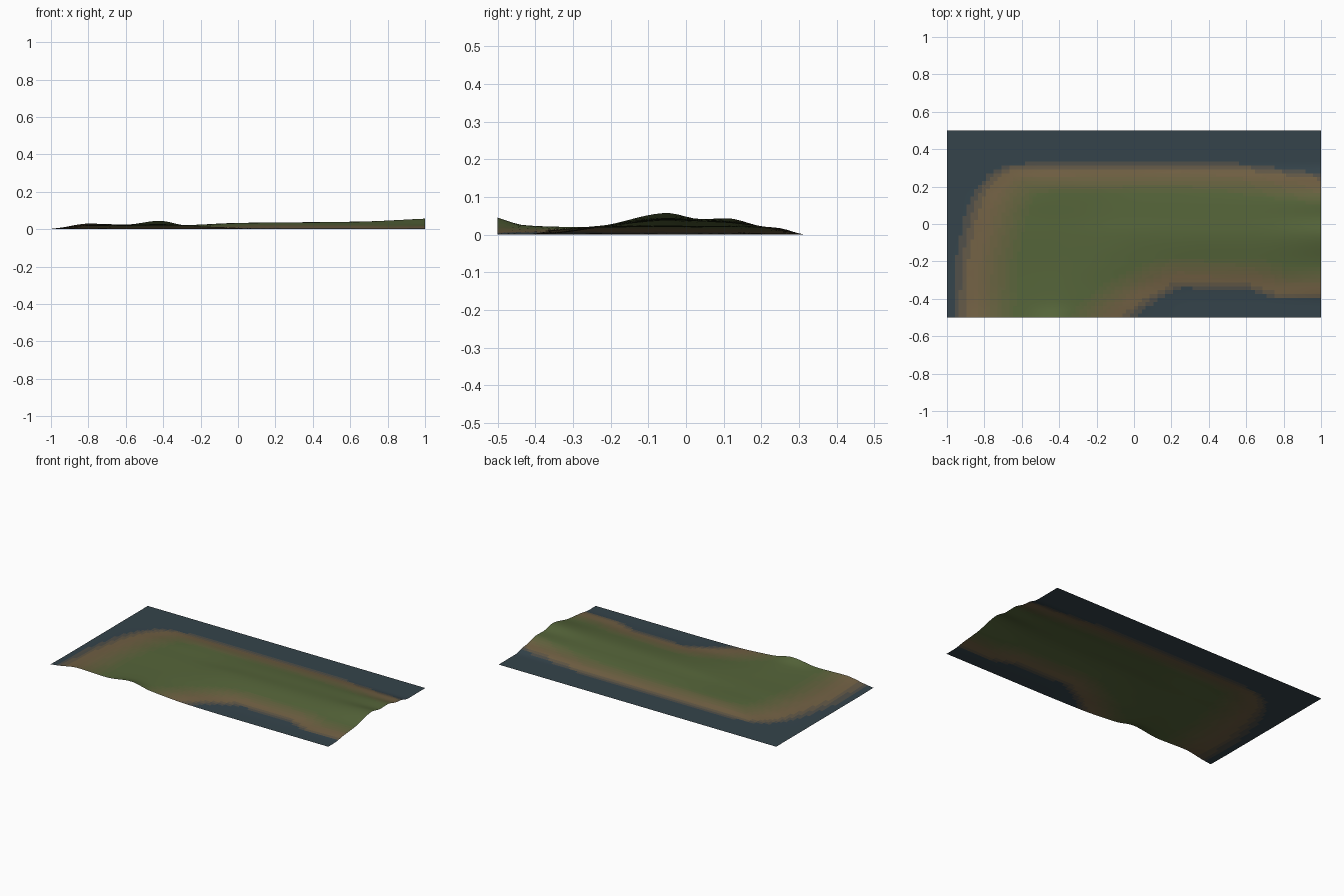
import bpy, bmesh
from mathutils import Vector
from mathutils.geometry import intersect_point_line

if "Cube" in bpy.data.objects:
    bpy.data.objects.remove(bpy.data.objects["Cube"])

NX, NY = 96, 48

# Cross-section stations: heights in thousandths at each y, for a series of x
YS = [-.5, -.43, -.35, -.22, -.05, .04, .11, .2, .25, .32, .5]
SECTIONS = {
    -1.00: (2, 1, 0, 0, 0, 0, 0, 0, 0, 0, 0),
    -.95: (8, 6, 4, 2, 0, 0, 0, 0, 0, 0, 0),
    -.80: (30, 23, 19, 16, 12, 9, 6, 1, 0, 0, 0),
    -.60: (25, 22, 20, 19, 20, 18, 17, 12, 8, 0, 0),
    -.42: (45, 25, 21, 19, 20, 19, 20, 18, 12, 0, 0),
    -.28: (20, 18, 18, 20, 22, 20, 20, 18, 11, 0, 0),
    .00: (3, 8, 12, 24, 34, 28, 25, 18, 11, 0, 0),
    .30: (0, 0, 3, 20, 37, 32, 29, 20, 13, 0, 0),
    .65: (0, 0, 3, 22, 41, 36, 33, 21, 14, 0, 0),
    1.00: (0, 0, 11, 24, 57, 41, 43, 22, 17, 0, 0),
}
XS = sorted(SECTIONS)

# Shoreline, used for the colour bands
COAST = [(-.96, -.9), (-.96, -.45), (-.95, -.2), (-.9, .05), (-.85, .18),
         (-.77, .27), (-.68, .32), (.2, .33), (.6, .32), (1, .27), (1.5, .25),
         (1.5, -.4), (.75, -.4), (.6, -.35), (.25, -.34), (.1, -.42),
         (0, -.5), (-.1, -.9)]
COAST = [Vector((x * .5, y)) for x, y in COAST]


def curve(ts, vs, t):
    """Smooth interpolation without overshoot."""
    n = len(ts)
    sec = [(vs[i + 1] - vs[i]) / (ts[i + 1] - ts[i]) for i in range(n - 1)]

    def slope(i):
        if i == 0 or i == n - 1:
            return sec[min(i, n - 2)]
        a, b = sec[i - 1], sec[i]
        return 0 if a * b <= 0 else 2 * a * b / (a + b)
    i = 0
    while i < n - 2 and t > ts[i + 1]:
        i += 1
    h = ts[i + 1] - ts[i]
    s = (t - ts[i]) / h
    return ((2 * s**3 - 3 * s**2 + 1) * vs[i] + (s**3 - 2 * s**2 + s) * h * slope(i)
            + (3 * s**2 - 2 * s**3) * vs[i + 1] + (s**3 - s**2) * h * slope(i + 1))


def shore_distance(x, y):
    """Distance inland (positive) or out to sea (negative)."""
    p = Vector((x * .5, y))
    best, inside = 9, False
    for a, b in zip(COAST, COAST[1:] + COAST[:1]):
        q, f = intersect_point_line(p, a, b)
        q = a.lerp(b, min(1, max(0, f)))
        best = min(best, (p - q.to_2d()).length)
        if (a.y > p.y) != (b.y > p.y):
            if p.x < a.x + (p.y - a.y) / (b.y - a.y) * (b.x - a.x):
                inside = not inside
    return best if inside else -best


# Colour ramp from water through sand to grass
WATER, SAND = Vector((.035, .057, .07)), Vector((.17, .12, .058))
GRASS = Vector((.092, .13, .042))
STEPS = 12
D0, D1 = -.01, .17
materials = []
for k in range(STEPS):
    d = D0 + (D1 - D0) * k / (STEPS - 1)
    if d < .04:
        col = WATER.lerp(SAND, (d - D0) / (.04 - D0))
    else:
        col = SAND.lerp(GRASS, max(0, (d - .06) / (D1 - .06)))
    m = bpy.data.materials.new(f"ground_{k}")
    m.diffuse_color = (*col, 1)
    m.use_nodes = True
    m.node_tree.nodes["Principled BSDF"].inputs["Base Color"].default_value = m.diffuse_color
    materials.append(m)

# Terrain sheet
bm = bmesh.new()
ys = [-.5 + j / NY for j in range(NY + 1)]
profiles = [[curve(YS, SECTIONS[x], y) for x in XS] for y in ys]
rows = []
for y, prof in zip(ys, profiles):
    row = []
    for i in range(NX + 1):
        x = -1 + 2 * i / NX
        row.append(bm.verts.new((x, y, max(0, curve(XS, prof, x)) / 1000)))
    rows.append(row)
for j in range(NY):
    for i in range(NX):
        f = bm.faces.new((rows[j][i], rows[j][i + 1], rows[j + 1][i + 1], rows[j + 1][i]))
        c = f.calc_center_median()
        t = (shore_distance(c.x, c.y) - D0) / (D1 - D0)
        f.material_index = round(min(1, max(0, t)) * (STEPS - 1))
        f.smooth = True
mesh = bpy.data.meshes.new("terrain")
bm.to_mesh(mesh)
bm.free()
for m in materials:
    mesh.materials.append(m)
bpy.context.collection.objects.link(bpy.data.objects.new("terrain", mesh))
